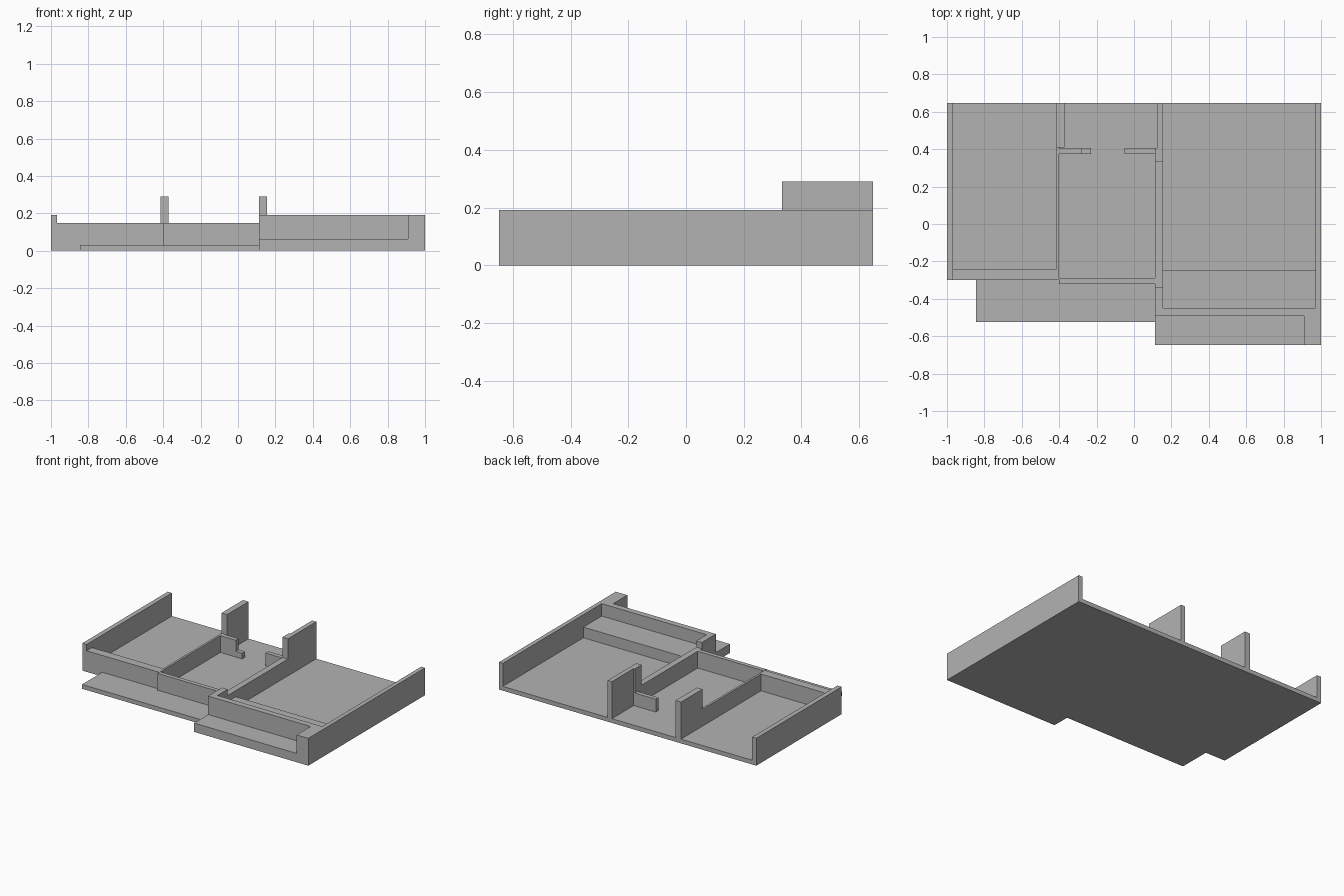
import bpy
import bmesh

cube = bpy.data.objects.get("Cube")
if cube:
    bpy.data.objects.remove(cube, do_unlink=True)

grey = bpy.data.materials.new("plain grey")
grey.use_nodes = True
colour = (0.45, 0.45, 0.45, 1)
grey.diffuse_color = colour
grey.node_tree.nodes["Principled BSDF"].inputs["Base Color"].default_value = colour

FLOOR, LOW, HIGH, TALL = 0.03, 0.148, 0.192, 0.29
BACK, FRONT = 0.648, -0.648


def prism(name, outline, bottom, top):
    """Extrude a flat outline upward from bottom to top."""
    bm = bmesh.new()
    face = bm.faces.new([bm.verts.new((x, y, bottom)) for x, y in outline])
    side = bmesh.ops.extrude_face_region(bm, geom=[face])
    for v in side["geom"]:
        if isinstance(v, bmesh.types.BMVert):
            v.co.z = top
    bmesh.ops.recalc_face_normals(bm, faces=bm.faces)
    mesh = bpy.data.meshes.new(name)
    bm.to_mesh(mesh)
    bm.free()
    mesh.materials.append(grey)
    obj = bpy.data.objects.new(name, mesh)
    bpy.context.collection.objects.link(obj)
    return obj


def block(name, x0, x1, y0, y1, top, bottom=FLOOR):
    return prism(name, [(x0, y0), (x1, y0), (x1, y1), (x0, y1)], bottom, top)


# Floor slab with the stepped front terraces
prism("floor_slab", [(-1, BACK), (-1, -0.3), (-0.845, -0.3), (-0.845, -0.525),
                     (0.112, -0.525), (0.112, FRONT), (1, FRONT), (1, BACK)], 0, FLOOR)
block("front_step", 0.112, 0.91, FRONT, -0.492, 0.062)

# Outer walls
block("right_outer_wall", -1, -0.967, -0.3, BACK, HIGH)
block("left_outer_wall", 0.97, 1, -0.492, BACK, HIGH)
block("front_corner_post", 0.91, 1, FRONT, -0.492, HIGH)

# Front walls of the three rooms
block("right_room_front_wall", -0.967, -0.4, -0.3, -0.24, LOW)
block("middle_room_front_wall", -0.4, 0.112, -0.32, -0.29, LOW)
block("left_room_front_wall", 0.155, 0.97, -0.492, -0.45, HIGH)
block("left_room_bench", 0.155, 0.97, -0.45, -0.246, 0.105)

# Partition on the right of the middle room
block("right_partition", -0.415, -0.4, -0.24, 0.41, LOW)
block("right_tall_pier", -0.415, -0.372, 0.41, BACK, TALL)

# Partition on the left of the middle room
block("left_partition_front", 0.112, 0.155, -0.492, -0.336, HIGH)
block("left_partition", 0.112, 0.155, -0.336, 0.332, LOW)
prism("left_tall_pier", [(0.112, 0.332), (0.155, 0.332), (0.155, BACK),
                         (0.122, BACK), (0.122, 0.406), (0.112, 0.406)], FLOOR, TALL)

# Low cross walls either side of the doorway
block("doorway_wall_right", -0.4, -0.28, 0.375, 0.406, LOW)
block("doorway_stub", -0.28, -0.23, 0.375, 0.406, 0.07)
block("doorway_wall_left", -0.05, 0.112, 0.375, 0.406, 0.12)
